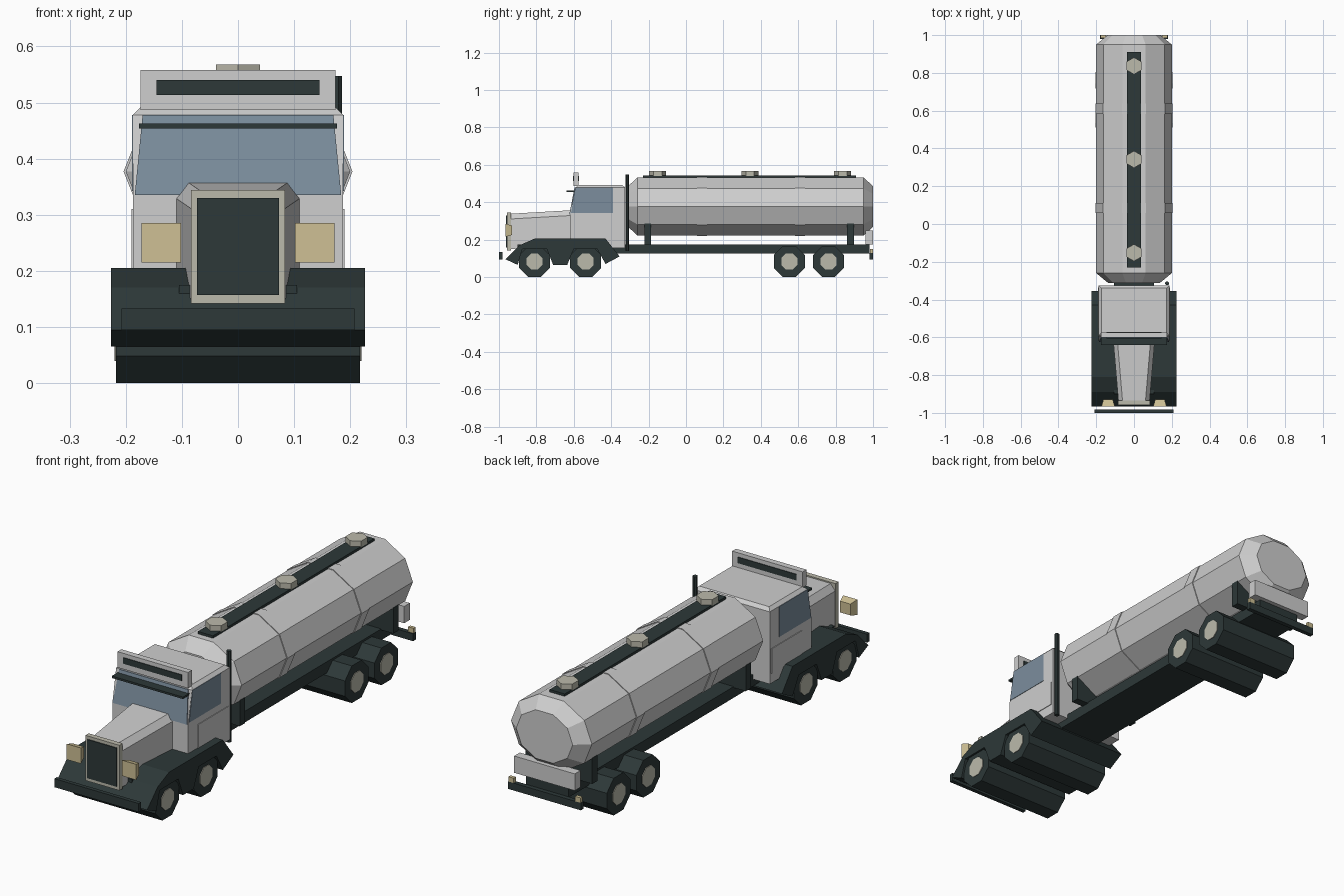
import bpy, bmesh, math
from mathutils import Vector

if "Cube" in bpy.data.objects:
    bpy.data.objects.remove(bpy.data.objects["Cube"])


def material(name, rgb):
    m = bpy.data.materials.new(name)
    m.diffuse_color = (*rgb, 1)
    m.use_nodes = True
    m.node_tree.nodes["Principled BSDF"].inputs["Base Color"].default_value = m.diffuse_color
    return m


LIGHT = material("light grey paint", (0.62, 0.62, 0.62))
DARK = material("dark green grey", (0.026, 0.04, 0.04))
CREAM = material("pale trim", (0.50, 0.49, 0.41))
LAMP = material("warm lamp", (0.62, 0.53, 0.30))
GLASS = material("blue glass", (0.20, 0.27, 0.34))


def loft(name, rings, mat, cap=True):
    """Skin a list of equal-length closed rings of points."""
    bm = bmesh.new()
    vs = [[bm.verts.new(p) for p in r] for r in rings]
    n = len(vs[0])
    for a, b in zip(vs, vs[1:]):
        for i in range(n):
            j = (i + 1) % n
            bm.faces.new((a[i], a[j], b[j], b[i]))
    if cap:
        bm.faces.new(vs[0])
        bm.faces.new(vs[-1])
    bmesh.ops.recalc_face_normals(bm, faces=bm.faces)
    me = bpy.data.meshes.new(name)
    bm.to_mesh(me)
    bm.free()
    me.materials.append(mat)
    ob = bpy.data.objects.new(name, me)
    bpy.context.collection.objects.link(ob)
    return ob


def box(name, x, y, z, mat):
    ring = [(x[0], y[0]), (x[1], y[0]), (x[1], y[1]), (x[0], y[1])]
    return loft(name, [[(a, b, h) for a, b in ring] for h in z], mat)


def extrude_x(name, profile, x0, x1, mat):
    """Extrude a (y, z) profile sideways."""
    return loft(name, [[(x, y, z) for y, z in profile] for x in (x0, x1)], mat)


def ngon(n, r, turn=0.0):
    return [(r * math.cos(turn + 2 * math.pi * i / n), r * math.sin(turn + 2 * math.pi * i / n))
            for i in range(n)]


# Wheels: full-width octagonal rollers with pale hubs
for i, (y, half) in enumerate([(-0.81, 0.217), (-0.537, 0.217), (0.553, 0.2), (0.762, 0.2)]):
    tyre = [(y + a, 0.083 + b) for a, b in ngon(8, 0.0898, math.pi / 8)]
    hub = [(y + a, 0.083 + b) for a, b in ngon(8, 0.047, math.pi / 8)]
    extrude_x(f"wheel_{i}", tyre, -half, half, DARK)
    extrude_x(f"hub_{i}", hub, -half - 0.003, half + 0.003, CREAM)

# Chassis and front fender
box("chassis", (-0.105, 0.105), (-0.9, 0.98), (0.125, 0.175), DARK)
extrude_x("front_fender", [
    (-0.965, 0.095), (-0.89, 0.17), (-0.81, 0.205), (-0.43, 0.205), (-0.355, 0.11),
    (-0.43, 0.07), (-0.475, 0.15), (-0.60, 0.15), (-0.635, 0.065), (-0.71, 0.065),
    (-0.745, 0.15), (-0.875, 0.15), (-0.90, 0.065)], -0.226, 0.226, DARK)
box("front_bumper", (-0.208, 0.208), (-1.0, -0.982), (0.095, 0.133), DARK)

# Rear bumper, box and lamps
box("rear_bumper", (-0.18, 0.18), (0.98, 1.0), (0.095, 0.128), DARK)
box("rear_box", (-0.15, 0.15), (0.96, 1.0), (0.175, 0.25), LIGHT)
for s in (-1, 1):
    box("tail_lamp", (s * 0.165 - 0.013, s * 0.165 + 0.013), (0.985, 1.0), (0.128, 0.15), LAMP)

# Tank: ten-sided, chamfered ends
def tank_ring(y, k):
    return [(a * k * 0.2, y, 0.377 + b * k * 0.163) for a, b in ngon(10, 1)]

loft("tank", [tank_ring(-0.313, 0.68), tank_ring(-0.26, 1), tank_ring(0.95, 1), tank_ring(1.0, 0.7)], LIGHT)
for y in (0.085, 0.61):
    loft("tank_band", [tank_ring(y - 0.027, 1.02), tank_ring(y + 0.027, 1.02)], LIGHT)
for y in (-0.205, 0.88):
    box("tank_saddle", (-0.165, 0.165), (y - 0.018, y + 0.018), (0.17, 0.285), DARK)
box("tank_walkway", (-0.037, 0.037), (-0.23, 0.91), (0.525, 0.543), DARK)
for y in (-0.152, 0.342, 0.837):
    loft("tank_hatch", [[(a, y + b, z) for a, b in ngon(6, 0.045, math.pi / 6)]
                        for z in (0.54, 0.568)], CREAM)

# Cab: lower box, raked upper part and bevelled roof
def cab_ring(x, y0, y1, z):
    return [(-x, y0, z), (x, y0, z), (x, y1, z), (-x, y1, z)]

loft("cab", [cab_ring(0.187, -0.62, -0.325, 0.155), cab_ring(0.187, -0.62, -0.325, 0.335),
             cab_ring(0.187, -0.592, -0.325, 0.478), cab_ring(0.173, -0.575, -0.34, 0.492)], LIGHT)

# Windshield and side windows as thin plates
def screen(y_off):
    return [(-0.184, -0.62 + y_off, 0.335), (0.184, -0.62 + y_off, 0.335),
            (0.17, -0.592 + y_off, 0.478), (-0.17, -0.592 + y_off, 0.478)]

loft("windshield", [screen(-0.004), screen(0.002)], GLASS)
for s in (-1, 1):
    extrude_x("side_window", [(-0.615, 0.342), (-0.591, 0.478), (-0.39, 0.478), (-0.39, 0.342)],
              s * 0.184, s * 0.189, GLASS)
    box("door_panel", sorted((s * 0.184, s * 0.19)), (-0.55, -0.335), (0.2, 0.31), LIGHT)

# Sun visor, roof sign and exhaust
box("sun_visor", (-0.176, 0.176), (-0.64, -0.59), (0.454, 0.463), DARK)
box("roof_sign", (-0.174, 0.174), (-0.602, -0.575), (0.487, 0.558), LIGHT)
box("roof_sign_strip", (-0.145, 0.145), (-0.605, -0.572), (0.513, 0.54), DARK)
loft("exhaust", [[(0.175 + a, -0.314 + b, z) for a, b in ngon(8, 0.011, math.pi / 8)]
                 for z in (0.14, 0.547)], DARK)

# Hood, narrowing to the front
def hood_ring(x, y, top):
    return [(-x, y, 0.15), (x, y, 0.15), (x, y, top - 0.028), (x - 0.022, y, top),
            (0.022 - x, y, top), (-x, y, top - 0.028)]

loft("hood", [hood_ring(0.082, -0.945, 0.338), hood_ring(0.11, -0.615, 0.357)], LIGHT)

# Grille
box("grille_frame", (-0.084, 0.084), (-0.958, -0.935), (0.142, 0.344), CREAM)
box("grille", (-0.073, 0.073), (-0.962, -0.95), (0.157, 0.33), DARK)

# Headlights, tapering backwards
for s in (-1, 1):
    rings = []
    for y, k in ((-0.965, 1), (-0.93, 0.72)):
        rings.append([(s * 0.137 + a * k * 0.035, y, 0.25 + b * k * 0.035)
                      for a, b in ((-1, -1), (1, -1), (1, 1), (-1, 1))])
    loft("headlight", rings, LAMP)
